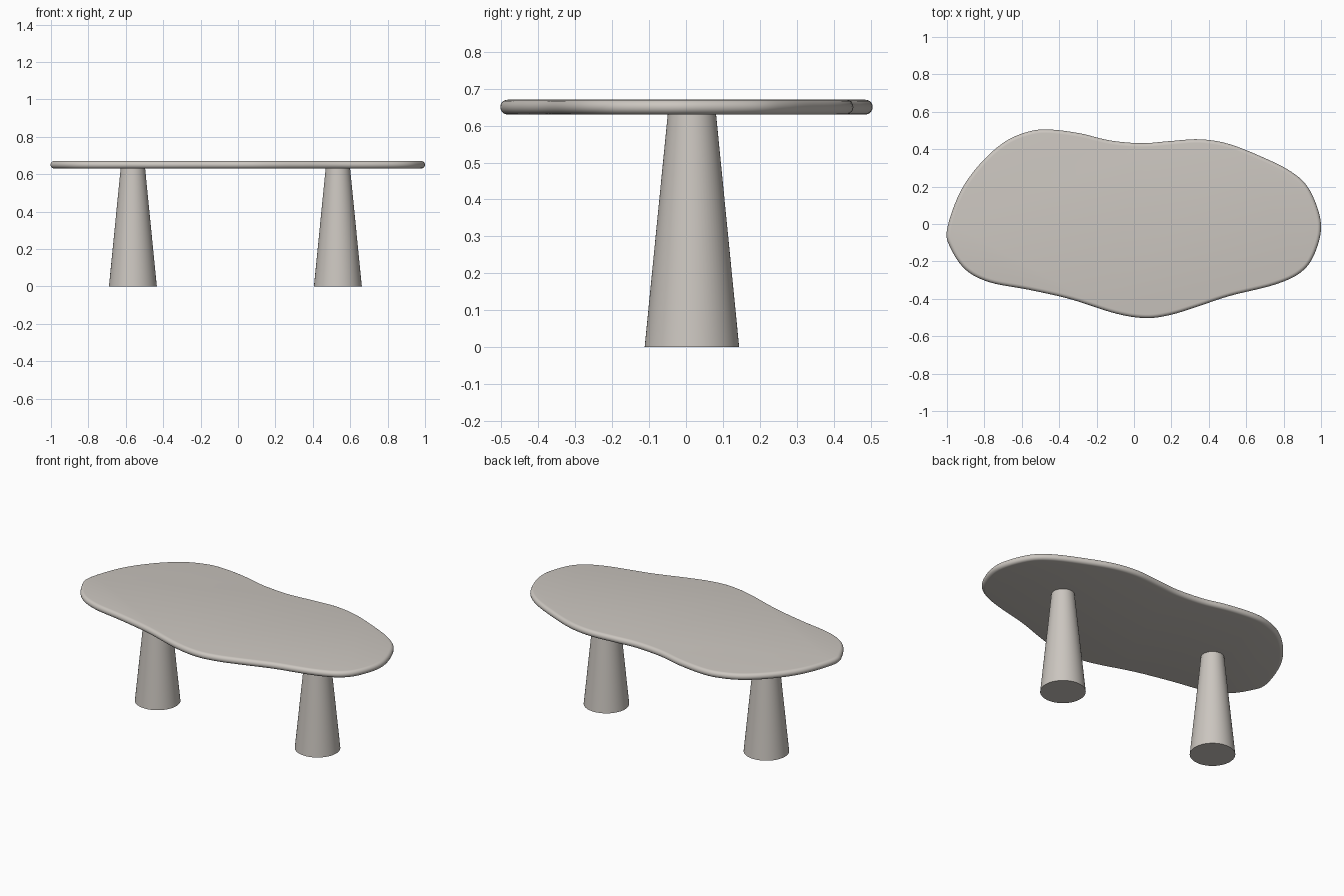
import bpy, bmesh, math
from mathutils import Vector

if "Cube" in bpy.data.objects:
    bpy.data.objects.remove(bpy.data.objects["Cube"])

stone = bpy.data.materials.new("warm_grey_stone")
stone.diffuse_color = (0.60, 0.565, 0.525, 1)
stone.use_nodes = True
stone.node_tree.nodes["Principled BSDF"].inputs["Base Color"].default_value = stone.diffuse_color


def finish(name, bm):
    bmesh.ops.recalc_face_normals(bm, faces=bm.faces)
    me = bpy.data.meshes.new(name)
    bm.to_mesh(me)
    bm.free()
    me.materials.append(stone)
    ob = bpy.data.objects.new(name, me)
    bpy.context.collection.objects.link(ob)
    bpy.ops.object.select_all(action='DESELECT')
    bpy.context.view_layer.objects.active = ob
    ob.select_set(True)
    bpy.ops.object.shade_smooth_by_angle(angle=math.radians(35))
    return ob


def closed_spline(pts, steps):
    # closed Catmull-Rom curve through the points
    out, n = [], len(pts)
    for i in range(n):
        a, b, c, d = (Vector(pts[(i + k) % n]) for k in (-1, 0, 1, 2))
        for s in range(steps):
            t = s / steps
            out.append(0.5 * (2 * b + (c - a) * t + (2 * a - 5 * b + 4 * c - d) * t ** 2
                              + (3 * b - a - 3 * c + d) * t ** 3))
    return out


# Tabletop: organic outline, clockwise from the left end, with a half-round rim
OUTLINE = [(-1.0, -0.03), (-0.93, 0.17), (-0.82, 0.325), (-0.69, 0.44), (-0.56, 0.495),
           (-0.45, 0.505), (-0.29, 0.485), (-0.13, 0.447), (0.04, 0.432), (0.19, 0.443),
           (0.35, 0.453), (0.50, 0.43), (0.67, 0.365), (0.84, 0.28), (0.94, 0.18),
           (1.0, 0.0), (0.965, -0.16), (0.89, -0.26), (0.75, -0.325), (0.51, -0.385),
           (0.33, -0.445), (0.19, -0.487), (0.06, -0.503), (-0.10, -0.478),
           (-0.34, -0.402), (-0.56, -0.352), (-0.77, -0.312), (-0.90, -0.245), (-0.98, -0.13)]
Z0, Z1 = 0.63, 0.67
outline = closed_spline(OUTLINE, 6)
n = len(outline)
normals = []
for i in range(n):
    t = (outline[(i + 1) % n] - outline[i - 1]).normalized()
    normals.append(Vector((-t.y, t.x)))          # outward for a clockwise loop

bm = bmesh.new()
rings = []
r, mid = (Z1 - Z0) / 2, (Z0 + Z1) / 2
for k in range(11):
    a = math.pi * (k / 10 - 0.5)
    inset = r * (1 - math.cos(a))
    rings.append([bm.verts.new((*(p - m * inset), mid + r * math.sin(a)))
                  for p, m in zip(outline, normals)])
for lo, hi in zip(rings, rings[1:]):
    for i in range(n):
        j = (i + 1) % n
        bm.faces.new((lo[i], lo[j], hi[j], hi[i]))
bm.faces.new(rings[0])
bm.faces.new(rings[-1])
finish("tabletop", bm)

# Two tapered round legs
for name, x in (("left_leg", -0.562), ("right_leg", 0.534)):
    bm = bmesh.new()
    bmesh.ops.create_cone(bm, cap_ends=True, segments=64, radius1=0.128, radius2=0.065,
                          depth=Z0 + 0.005)
    bmesh.ops.translate(bm, verts=bm.verts, vec=(x, 0.016, (Z0 + 0.005) / 2))
    finish(name, bm)
